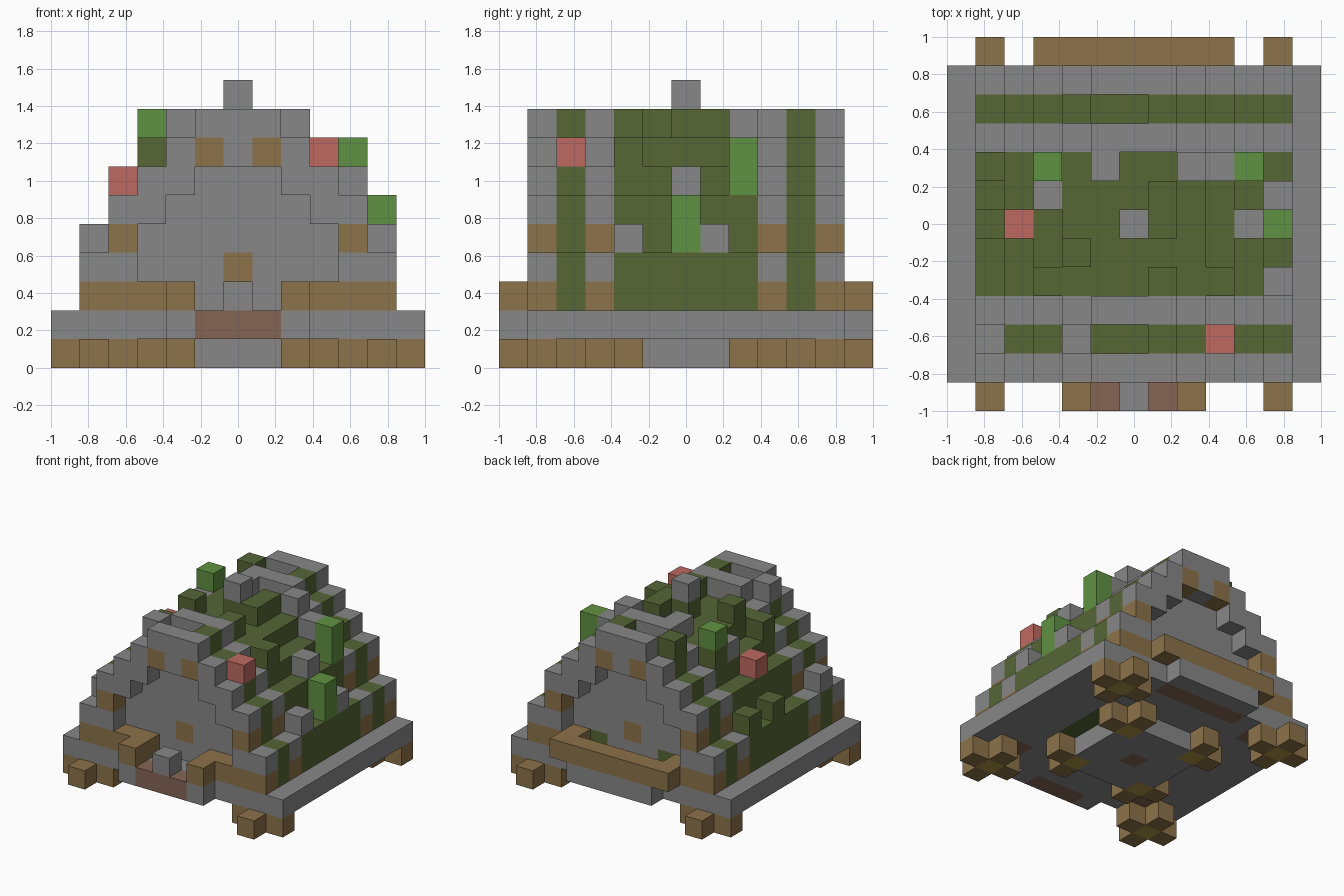
import bpy
import bmesh
from mathutils import Vector

U = 2 / 13  # edge of one cube

if "Cube" in bpy.data.objects:
    bpy.data.objects.remove(bpy.data.objects["Cube"], do_unlink=True)

COLOURS = {
    "stone_grey": (0.245, 0.245, 0.245),
    "moss_green": (0.093, 0.133, 0.036),
    "leaf_green": (0.117, 0.283, 0.054),
    "flower_red": (0.515, 0.141, 0.12),
    "wood_brown": (0.262, 0.171, 0.067),
    "clay_brown": (0.231, 0.13, 0.089),
    "lamp_gold": (0.42, 0.30, 0.06),
}
GREY, MOSS, LEAF, RED, WOOD, CLAY, GOLD = COLOURS
materials = {}
for name, rgb in COLOURS.items():
    mat = bpy.data.materials.new(name)
    mat.use_nodes = True
    mat.diffuse_color = (*rgb, 1)
    bsdf = mat.node_tree.nodes["Principled BSDF"]
    bsdf.inputs["Base Color"].default_value = (*rgb, 1)
    bsdf.inputs["Roughness"].default_value = 0.9
    materials[name] = mat

cells = {}  # cube position -> (part, colour); later boxes replace earlier ones


def box(part, colour, xs, ys, zs):
    """Fill a block of cubes; every range includes both ends."""
    for i in range(xs[0], xs[1] + 1):
        for j in range(ys[0], ys[1] + 1):
            for k in range(zs[0], zs[1] + 1):
                cells[i, j, k] = (part, colour)


def cube(part, colour, i, j, k):
    cells[i, j, k] = (part, colour)


# Feet: plus shapes in the corners, smaller clusters round the middle block
box("base_core", GREY, (-2, 2), (-1, 1), (0, 0))
box("base_core", GREY, (-1, 1), (-2, 2), (0, 0))
cube("base_core", CLAY, 0, 0, 0)
for sx in (-1, 1):
    for sy in (-1, 1):
        for dx, dy in ((1, 0), (-1, 0), (0, 1), (0, -1)):
            cube("feet", WOOD, sx * 5 + dx, sy * 5 + dy, 0)
        cube("feet", GOLD, sx * 5, sy * 5, 0)
        cube("feet", GOLD, sx * 2, sy * 2, 0)
        cube("feet", WOOD, sx * 3, sy * 2, 0)
        cube("feet", WOOD, sx * 2, sy * 3, 0)

# Floor slab with porch, rear ledge and inlaid patches
box("floor_slab", GREY, (-6, 6), (-5, 5), (1, 1))
box("floor_slab", GREY, (-2, 2), (-6, 6), (1, 1))
box("floor_slab", CLAY, (-1, 1), (-6, -6), (1, 1))
box("floor_slab", CLAY, (-2, 2), (5, 5), (1, 1))
for s in (-1, 1):
    box("floor_slab", MOSS, (s * 3, s * 3), (-1, 1), (1, 1))
    for t in (-1, 1):
        cube("floor_slab", CLAY, s * 4, t * 4, 1)

# Stepped roof: top height and gable opening at each distance from the middle
RIB_TOP = (9, 9, 8, 7, 6, 4)
MOSS_TOP = (8, 8, 8, 7, 6, 4)
OPEN_TOP = (7, 7, 6, 5, 2, 2)


def rib_colour(a, j, k):
    if k == 2 or (k == 4 and a == 4):
        return WOOD
    if k == 7 and a == 1 and abs(j) == 5:
        return WOOD
    return GREY


for i in range(-5, 6):
    a = abs(i)
    for j in range(-5, 6):
        rib = abs(j) in (3, 5)
        for k in range(2, (RIB_TOP if rib else MOSS_TOP)[a]):
            in_opening = k < OPEN_TOP[a] and not (k == 2 and a > 1)
            if abs(j) == 5:
                if not in_opening:
                    cube("gable_frames", rib_colour(a, j, k), i, j, k)
            elif rib:
                cube("roof_ribs", rib_colour(a, j, k), i, j, k)
            elif abs(j) == 4 and in_opening:
                cube("gable_walls", WOOD if (i, k) == (0, 3) else GREY, i, j, k)
            else:
                cube("moss_roof", MOSS, i, j, k)

# Porch posts and lintel beam at the rear
for s in (-1, 1):
    cube("porch_rails", WOOD, s * 2, -6, 2)
cube("porch_stone", GREY, 0, -6, 2)
box("rear_beam", WOOD, (-3, 3), (6, 6), (2, 2))
for s in (-1, 1):
    cells.pop((s * 2, 5, 2), None)

# Moss tufts and loose stones standing on the roof
for i, j in ((1, 4), (1, -4), (1, 0), (1, 1), (1, -2), (-2, 4), (-2, -1),
             (-3, -2), (3, -2), (-5, 2), (-5, 0), (-3, 2), (0, 0)):
    cube("moss_tufts", MOSS, i, j, MOSS_TOP[abs(i)])
for i, j in ((2, 2), (3, 2), (-3, 1), (-1, 2), (4, 0), (5, 1), (5, -2),
             (-5, -4), (-2, -4)):
    cube("loose_stones", GREY, i, j, MOSS_TOP[abs(i)])
cube("loose_stones", GREY, 0, 0, 9)

# Plants and flowers
for i, j in ((5, 0), (4, 2)):
    k = MOSS_TOP[i]
    box("leafy_plants", LEAF, (i, i), (j, j), (k, k + 1))
cube("leafy_plants", LEAF, -3, 2, 8)
for i, j in ((3, -4), (-4, 0)):
    cube("flowers", RED, i, j, MOSS_TOP[abs(i)])

# Turn each part into a mesh of its outward cube faces
AXES = [Vector(v) for v in ((1, 0, 0), (0, 1, 0), (0, 0, 1))]


def build(part):
    own = {p: c for p, (n, c) in cells.items() if n == part}
    slots = sorted(set(own.values()))
    bm = bmesh.new()
    for pos, colour in own.items():
        centre = Vector(pos) + Vector((0, 0, 0.5))
        for axis in range(3):
            for sign in (-1, 1):
                n = AXES[axis] * sign
                if tuple(int(c) for c in Vector(pos) + n) in cells:
                    continue
                u = AXES[(axis + 1) % 3] / 2
                v = AXES[(axis + 2) % 3] / 2 * sign
                mid = centre + n / 2
                corners = (mid - u - v, mid + u - v, mid + u + v, mid - u + v)
                face = bm.faces.new([bm.verts.new(c * U) for c in corners])
                face.material_index = slots.index(colour)
    bmesh.ops.remove_doubles(bm, verts=bm.verts, dist=U / 100)
    bmesh.ops.dissolve_limit(bm, angle_limit=0.01, verts=bm.verts,
                             edges=bm.edges, delimit={'MATERIAL'})
    mesh = bpy.data.meshes.new(part)
    bm.to_mesh(mesh)
    bm.free()
    for s in slots:
        mesh.materials.append(materials[s])
    bpy.context.collection.objects.link(bpy.data.objects.new(part, mesh))


for part in sorted({n for n, _ in cells.values()}):
    build(part)
